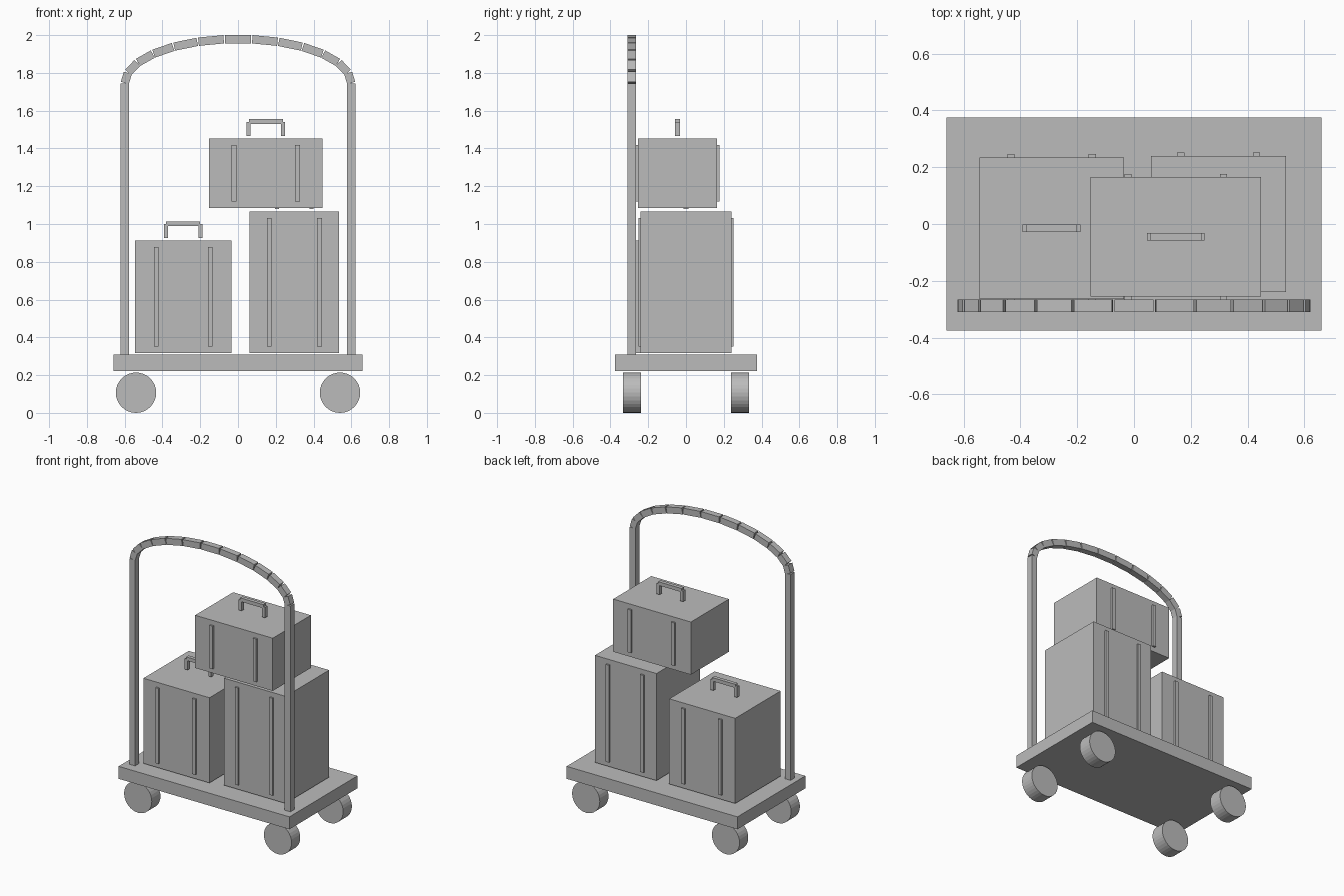
import bpy
import math

old = bpy.data.objects.get("Cube")
if old:
    bpy.data.objects.remove(old, do_unlink=True)

grey = bpy.data.materials.new("plain_grey")
grey.use_nodes = True
COLOUR = (0.5, 0.5, 0.5, 1)
grey.diffuse_color = COLOUR
grey.node_tree.nodes["Principled BSDF"].inputs["Base Color"].default_value = COLOUR


def finish(name):
    obj = bpy.context.object
    obj.name = name
    obj.data.materials.append(grey)
    return obj


def box(name, centre, size, tilt=0):
    bpy.ops.mesh.primitive_cube_add(size=1, location=centre, rotation=(0, tilt, 0))
    bpy.context.object.scale = size
    return finish(name)


def span_box(name, xs, ys, zs):
    spans = (xs, ys, zs)
    return box(name, [(a + b) / 2 for a, b in spans], [b - a for a, b in spans])


SIDES = (("right", -1), ("left", 1))
ENDS = (("front", -1), ("back", 1))

# Platform
span_box("platform", (-0.66, 0.66), (-0.375, 0.375), (0.221, 0.308))

# Wheels
for side, sx in SIDES:
    for end, sy in ENDS:
        bpy.ops.mesh.primitive_cylinder_add(
            vertices=32, radius=0.107, depth=0.096,
            location=(0.54 * sx, 0.285 * sy, 0.107), rotation=(math.pi / 2, 0, 0))
        finish(f"{end}_{side}_wheel")

# Upright posts and the segmented arch joining them
BAR, BAR_Y, POST_TOP, HALF_SPAN, RISE = 0.044, -0.288, 1.745, 0.6, 0.235
for side, sx in SIDES:
    span_box(f"{side}_post",
             (sx * HALF_SPAN - BAR / 2, sx * HALF_SPAN + BAR / 2),
             (BAR_Y - BAR / 2, BAR_Y + BAR / 2), (0.308, POST_TOP))

SEGMENTS = 13
points = []
for i in range(SEGMENTS + 1):
    a = math.pi * (1 - i / SEGMENTS)
    points.append((HALF_SPAN * math.cos(a), POST_TOP + RISE * math.sin(a)))
for i, ((x0, z0), (x1, z1)) in enumerate(zip(points, points[1:])):
    length = math.hypot(x1 - x0, z1 - z0) * 0.95
    box(f"arch_segment_{i + 1}", ((x0 + x1) / 2, BAR_Y, (z0 + z1) / 2),
        (length, BAR, BAR), -math.atan2(z1 - z0, x1 - x0))


# Suitcases, each with two straps on both faces and a carrying handle
def suitcase(name, xs, ys, zs):
    span_box(f"{name}_body", xs, ys, zs)
    cx, cy, top = sum(xs) / 2, sum(ys) / 2, zs[1]
    for side, sx in SIDES:
        strap_x = cx + sx * 0.28 * (xs[1] - xs[0])
        for (end, sy), face in zip(ENDS, ys):
            span_box(f"{name}_{end}_{side}_strap",
                     (strap_x - 0.0125, strap_x + 0.0125),
                     sorted((face, face + sy * 0.012)),
                     (zs[0] + 0.034, top - 0.034))
        box(f"{name}_{side}_handle_leg", (cx + sx * 0.091, cy, top + 0.051),
            (0.022, 0.026, 0.074))
    box(f"{name}_handle_grip", (cx, cy, top + 0.09), (0.18, 0.026, 0.025))


suitcase("small_suitcase", (-0.545, -0.035), (-0.265, 0.235), (0.317, 0.912))
suitcase("tall_suitcase", (0.06, 0.536), (-0.24, 0.24), (0.317, 1.065))
suitcase("top_suitcase", (-0.153, 0.447), (-0.255, 0.165), (1.085, 1.453))
